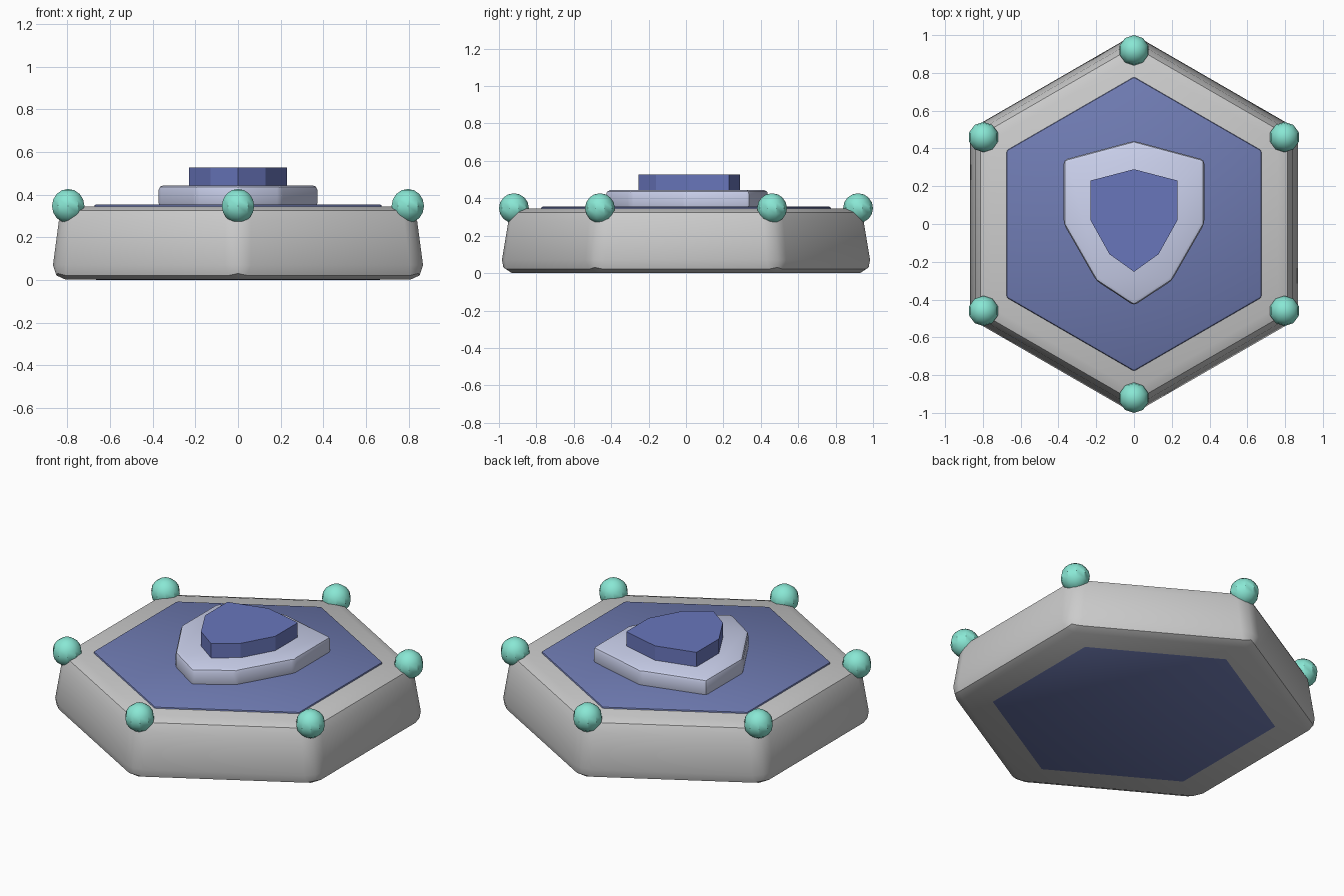
import bpy, bmesh, math

if "Cube" in bpy.data.objects:
    bpy.data.objects.remove(bpy.data.objects["Cube"])


def material(name, rgb):
    m = bpy.data.materials.new(name)
    m.diffuse_color = (*rgb, 1)
    m.use_nodes = True
    m.node_tree.nodes["Principled BSDF"].inputs["Base Color"].default_value = m.diffuse_color
    return m


def finish(ob, mat=None, bevel=0, segments=2, smooth=True):
    if mat:
        ob.data.materials.append(mat)
    bpy.ops.object.select_all(action='DESELECT')
    ob.select_set(True)
    bpy.context.view_layer.objects.active = ob
    if bevel:
        mod = ob.modifiers.new("edge_bevel", 'BEVEL')
        mod.width = bevel
        mod.segments = segments
        mod.limit_method = 'ANGLE'
        mod.angle_limit = math.radians(25)
        bpy.ops.object.modifier_apply(modifier=mod.name)
    if smooth:
        bpy.ops.object.shade_smooth_by_angle(angle=math.radians(35))


def prism(name, lower, upper, z0, z1):
    # closed solid between two outlines with equal point counts
    bm = bmesh.new()
    a = [bm.verts.new((x, y, z0)) for x, y in lower]
    b = [bm.verts.new((x, y, z1)) for x, y in upper]
    n = len(a)
    bm.faces.new(a[::-1])
    bm.faces.new(b)
    for i in range(n):
        j = (i + 1) % n
        bm.faces.new((a[i], a[j], b[j], b[i]))
    bmesh.ops.recalc_face_normals(bm, faces=bm.faces)
    me = bpy.data.meshes.new(name)
    bm.to_mesh(me)
    bm.free()
    ob = bpy.data.objects.new(name, me)
    bpy.context.collection.objects.link(ob)
    return ob


def hexagon(r):
    return [(r * math.cos(math.radians(30 + 60 * i)),
             r * math.sin(math.radians(30 + 60 * i))) for i in range(6)]


def mirrored(top, side, bottom):
    # outline from centre points plus right-hand points, mirrored to the left
    return ([(0, top)] + [(-x, y) for x, y in side] + [(0, bottom)]
            + side[::-1])


plate_blue = material("plate_blue", (0.16, 0.20, 0.45))
emblem_blue = material("emblem_blue", (0.14, 0.18, 0.50))
pale_blue = material("pale_blue", (0.60, 0.64, 0.85))
teal = material("teal", (0.25, 0.80, 0.66))

# tapered hexagonal base
base = prism("hex_base", hexagon(1.013), hexagon(0.96), 0.001, 0.345)
finish(base, bevel=0.07)

# blue inlay running through the base
inlay = prism("hex_inlay", hexagon(0.78), hexagon(0.78), 0.0, 0.355)
finish(inlay, plate_blue, bevel=0.012)

# raised shield
outline = mirrored(0.44, [(0.372, 0.34), (0.372, 0.0), (0.20, -0.30)], -0.432)
shield = prism("shield", outline, outline, 0.34, 0.443)
finish(shield, pale_blue, bevel=0.02)

# smaller emblem on the shield
outline = mirrored(0.29, [(0.23, 0.23), (0.23, 0.02), (0.13, -0.16)], -0.253)
emblem = prism("shield_centre", outline, outline, 0.43, 0.528)
finish(emblem, emblem_blue, smooth=False)

# ball stud on each corner
for i, (x, y) in enumerate(hexagon(0.92)):
    bpy.ops.mesh.primitive_uv_sphere_add(segments=10, ring_count=8,
                                         radius=0.08, location=(x, y, 0.347))
    stud = bpy.context.object
    stud.name = f"corner_stud_{i + 1}"
    finish(stud, teal)
